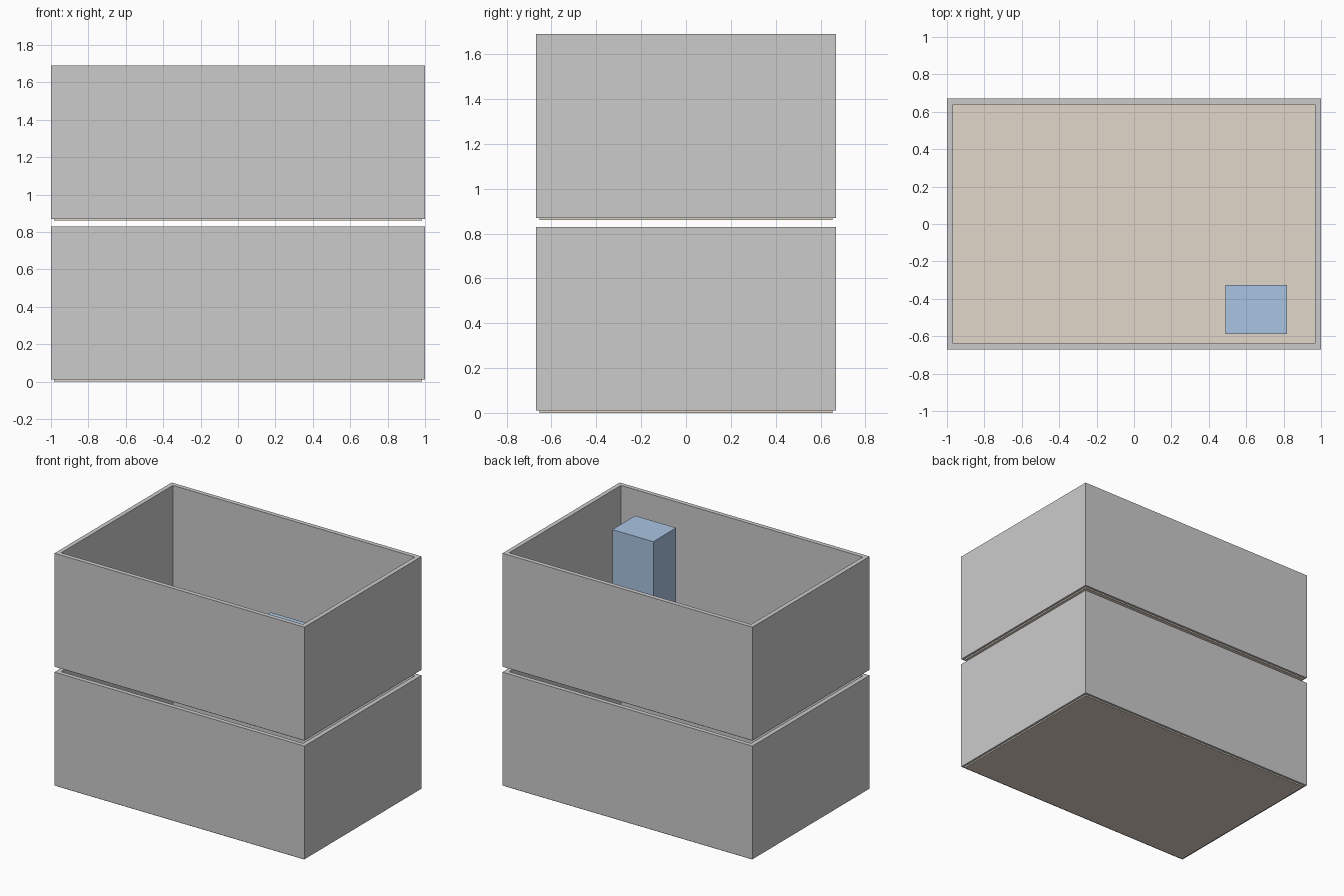
import bpy, bmesh

if "Cube" in bpy.data.objects:
    bpy.data.objects.remove(bpy.data.objects["Cube"])

HX, HY, T = 1.0, 0.67, 0.032          # outer half sizes, wall thickness
SLAB, WALL_H, STOREY = 0.01, 0.82, 0.86


def material(name, rgb):
    m = bpy.data.materials.new(name)
    m.diffuse_color = (*rgb, 1)
    m.use_nodes = True
    m.node_tree.nodes["Principled BSDF"].inputs["Base Color"].default_value = m.diffuse_color
    return m


def add_object(name, bm, mat=None):
    bmesh.ops.recalc_face_normals(bm, faces=bm.faces)
    me = bpy.data.meshes.new(name)
    bm.to_mesh(me)
    bm.free()
    ob = bpy.data.objects.new(name, me)
    bpy.context.collection.objects.link(ob)
    if mat:
        me.materials.append(mat)
    return ob


def box(name, x0, x1, y0, y1, z0, z1, mat=None):
    bm = bmesh.new()
    bmesh.ops.create_cube(bm, size=1)
    for v in bm.verts:
        v.co = (x1 if v.co.x > 0 else x0,
                y1 if v.co.y > 0 else y0,
                z1 if v.co.z > 0 else z0)
    return add_object(name, bm, mat)


def wall_ring(name, z0, z1):
    bm = bmesh.new()
    corners = [(-1, -1), (1, -1), (1, 1), (-1, 1)]

    def loop(inset, z):
        return [bm.verts.new((sx * (HX - inset), sy * (HY - inset), z))
                for sx, sy in corners]

    # outer bottom -> outer top -> inner top -> inner bottom -> closed
    loops = [loop(0, z0), loop(0, z1), loop(T, z1), loop(T, z0)]
    for k in range(4):
        a, b = loops[k], loops[(k + 1) % 4]
        for i in range(4):
            j = (i + 1) % 4
            bm.faces.new((a[i], a[j], b[j], b[i]))
    return add_object(name, bm)


brown = material("floor_brown", (0.76, 0.68, 0.59))
blue = material("cabinet_blue", (0.40, 0.55, 0.76))

# two storeys: thin floor reaching to the wall centre lines, walls on top
for n, label in enumerate(("lower", "upper")):
    z = n * STOREY
    fx, fy = HX - T / 2, HY - T / 2
    box(label + "_floor", -fx, fx, -fy, fy, z, z + SLAB, brown)
    wall_ring(label + "_walls", z + SLAB, z + SLAB + WALL_H)

# tall cabinet standing on the upper floor
box("cabinet", 0.49, 0.818, -0.588, -0.326, STOREY + SLAB, 1.53, blue)
